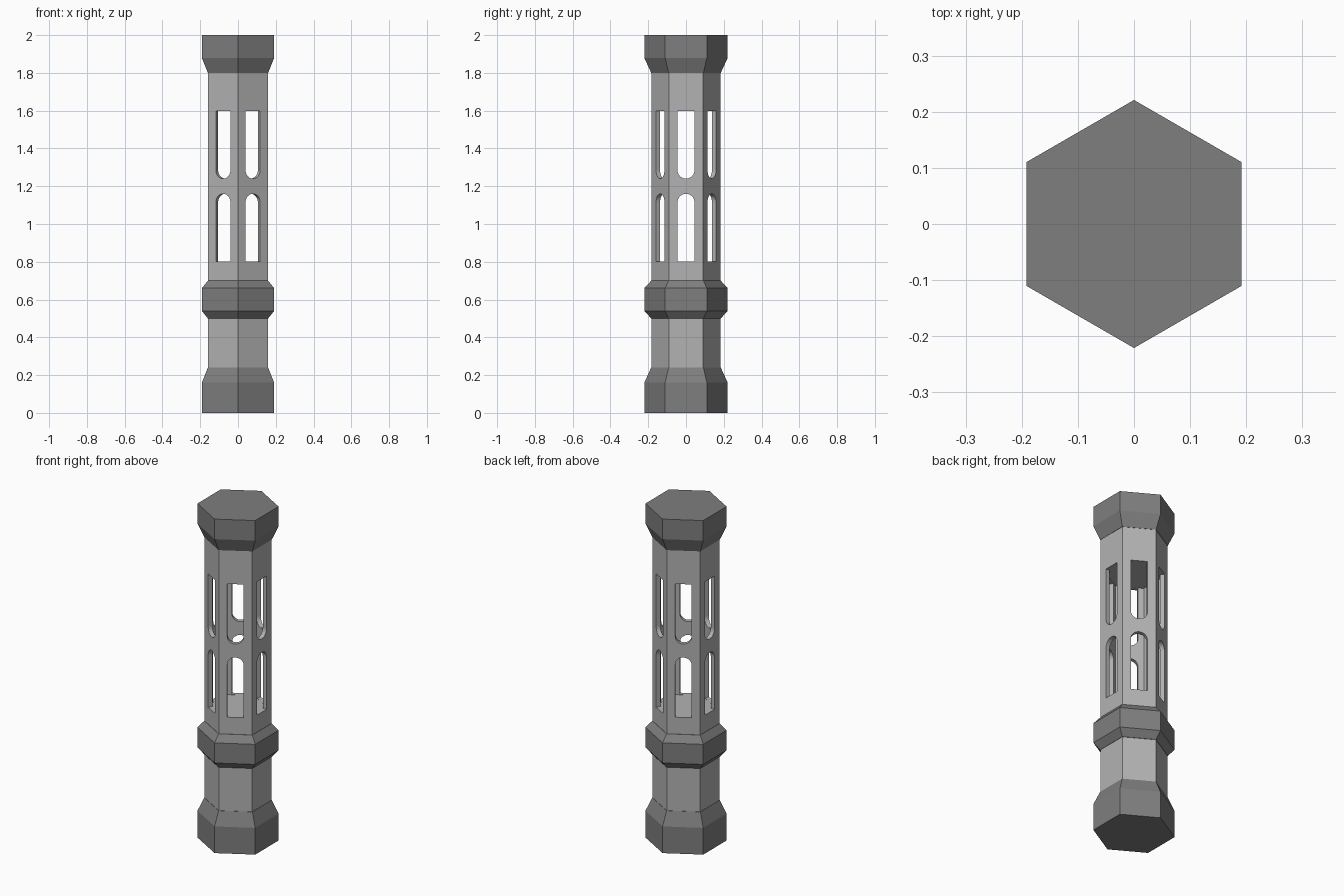
import bpy, bmesh, math
from mathutils import Matrix

cube = bpy.data.objects.get("Cube")
if cube:
    bpy.data.objects.remove(cube, do_unlink=True)


def material(name, value):
    mat = bpy.data.materials.new(name)
    mat.use_nodes = True
    colour = (value, value, value, 1)
    mat.diffuse_color = colour
    mat.node_tree.nodes["Principled BSDF"].inputs["Base Color"].default_value = colour
    return mat


LIGHT = material("light grey", 0.45)
DARK = material("dark grey", 0.21)

BODY_R, WIDE_R, LIP_R = 0.182, 0.221, 0.184
WALL = 0.025
SLOT_HALF = 0.045


def finish(name, bm, mat):
    bmesh.ops.recalc_face_normals(bm, faces=bm.faces)
    mesh = bpy.data.meshes.new(name)
    bm.to_mesh(mesh)
    bm.free()
    mesh.materials.append(mat)
    obj = bpy.data.objects.new(name, mesh)
    bpy.context.collection.objects.link(obj)
    return obj


def hex_stack(name, profile, mat):
    """Hexagonal solid through (radius, height) rings, corners on the y axis."""
    bm = bmesh.new()
    rings = []
    for r, z in profile:
        angles = [math.radians(90 + 60 * k) for k in range(6)]
        rings.append([bm.verts.new((r * math.cos(a), r * math.sin(a), z)) for a in angles])
    for low, high in zip(rings, rings[1:]):
        for k in range(6):
            n = (k + 1) % 6
            bm.faces.new((low[k], low[n], high[n], high[k]))
    bm.faces.new(rings[0][::-1])
    bm.faces.new(rings[-1])
    return finish(name, bm, mat)


def slot_cutter(flat_z, round_z, angle):
    """Bar with one flat and one round end, running through two opposite sides."""
    up = 1 if round_z > flat_z else -1
    centre = round_z - up * SLOT_HALF
    outline = [(-SLOT_HALF, flat_z), (SLOT_HALF, flat_z)]
    for i in range(13):
        a = math.pi * i / 12
        outline.append((SLOT_HALF * math.cos(a), centre + up * SLOT_HALF * math.sin(a)))
    bm = bmesh.new()
    face = bm.faces.new([bm.verts.new((-0.3, y, z)) for y, z in outline])
    side = bmesh.ops.extrude_face_region(bm, geom=[face])["geom"]
    bmesh.ops.translate(bm, vec=(0.6, 0, 0),
                        verts=[v for v in side if isinstance(v, bmesh.types.BMVert)])
    bmesh.ops.transform(bm, matrix=Matrix.Rotation(math.radians(angle), 4, "Z"), verts=bm.verts)
    return finish("slot_cutter", bm, LIGHT)


def cut(target, cutter):
    mod = target.modifiers.new("cut", "BOOLEAN")
    mod.operation, mod.solver, mod.object = "DIFFERENCE", "EXACT", cutter
    bpy.context.view_layer.objects.active = target
    bpy.ops.object.modifier_apply(modifier=mod.name)
    bpy.data.objects.remove(cutter, do_unlink=True)


# Hollow shaft with two rows of slots
shaft = hex_stack("shaft", [(BODY_R, 0.1), (BODY_R, 1.9)], LIGHT)
inner_r = BODY_R - WALL / math.cos(math.radians(30))
cut(shaft, hex_stack("cavity_cutter", [(inner_r, 0.8), (inner_r, 1.6)], LIGHT))
for angle in (0, 60, 120):
    cut(shaft, slot_cutter(0.801, 1.16, angle))
    cut(shaft, slot_cutter(1.599, 1.24, angle))

# Base, collar and top cap
hex_stack("base", [(WIDE_R, 0), (WIDE_R, 0.16), (LIP_R, 0.24)], DARK)
hex_stack("collar", [(LIP_R, 0.5), (WIDE_R, 0.54), (WIDE_R, 0.66), (LIP_R, 0.7)], DARK)
hex_stack("top_cap", [(LIP_R, 1.8), (WIDE_R, 1.88), (WIDE_R, 2)], DARK)
